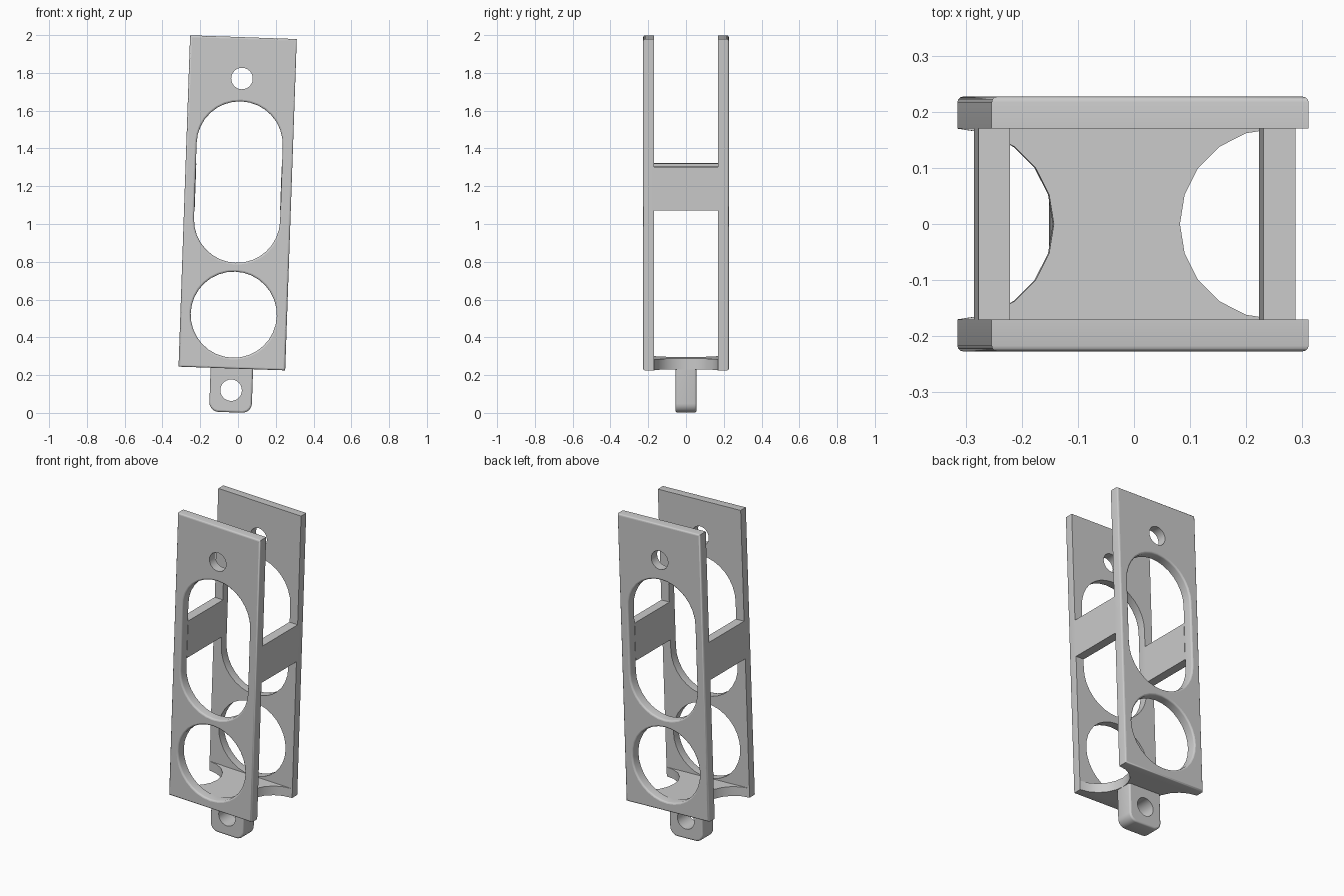
import bpy, bmesh
from math import sin, cos, pi, radians

if "Cube" in bpy.data.objects:
    bpy.data.objects.remove(bpy.data.objects["Cube"])

TILT = radians(2)
ORIGIN = (-0.0325, 0, 0.235)   # bottom middle of the frame
HALF_W, HEIGHT = 0.2825, 1.755
Y_IN, Y_OUT = 0.17, 0.227
F = 0.01                       # edge fillet


# Outlines: each returns a function of inset d giving (x, z) points
def rect(x0, x1, z0, z1):
    return lambda d: [(x0 + d, z0 + d), (x1 - d, z0 + d), (x1 - d, z1 - d), (x0 + d, z1 - d)]


def slot(z0, z1, r, n=16, grow=True):
    def pts(d):
        rr = r + (d if grow else 0)
        top = [(rr * cos(pi * i / n), z1 + rr * sin(pi * i / n)) for i in range(n + 1)]
        low = [(-x, z0 + z1 - z) for x, z in top]
        return top + low if z1 > z0 else top[:-1] + low[:-1]
    return pts


def tab_outline(w, z0, z1, r, n=6):
    def pts(d):
        a = [pi / 2 * i / n for i in range(n + 1)]
        right = [(w - r + (r - d) * sin(t), z0 + r - (r - d) * cos(t)) for t in a]
        left = [(-x, z) for x, z in reversed(right)]
        return right + [(w - d, z1), (-w + d, z1)] + left
    return pts


# Sweeps outlines through (y, inset) steps, then fills both ends around the holes
def solid(name, loops, steps, mapping=lambda x, y, z: (x, y, z), mirror=None):
    bm = bmesh.new()
    caps = [[], []]
    for loop in loops:
        rings = [[bm.verts.new(mapping(x, y, z)) for x, z in loop(d)] for y, d in steps]
        n = len(rings[0])
        for a, b in zip(rings, rings[1:]):
            for i in range(n):
                j = (i + 1) % n
                bm.faces.new((a[i], a[j], b[j], b[i])).smooth = True
        for cap, ring in zip(caps, (rings[0], rings[-1])):
            cap += [bm.edges.get((ring[i], ring[(i + 1) % n])) for i in range(n)]
    for cap in caps:
        bmesh.ops.triangle_fill(bm, edges=cap, use_beauty=True)
    bmesh.ops.recalc_face_normals(bm, faces=bm.faces)
    for e in bm.edges:
        e.smooth = e.calc_face_angle(0) < radians(35)
    for cap in caps:
        for e in cap:
            for f in e.link_faces:
                if len(f.verts) == 3:
                    f.smooth = False
    mesh = bpy.data.meshes.new(name)
    bm.to_mesh(mesh)
    bm.free()
    ob = bpy.data.objects.new(name, mesh)
    bpy.context.collection.objects.link(ob)
    ob.location = ORIGIN
    ob.rotation_euler = (0, TILT, 0)
    if mirror is not None:
        m = ob.modifiers.new("Mirror", 'MIRROR')
        m.use_axis = [i == mirror for i in range(3)]
        m.use_mirror_merge = False
    return ob


def fillet(y, side):
    return [(y - side * F * (1 - sin(t)), F * (1 - cos(t)))
            for t in (0, pi / 6, pi / 3, pi / 2)]


# Side plates, rounded on their outer faces
solid("side_plates",
      [rect(-HALF_W, HALF_W, 0, HEIGHT), slot(0.285, 0.285, 0.228),
       slot(0.788, 1.187, 0.228), slot(1.536, 1.536, 0.057, 12, False)],
      [(Y_IN, 0)] + fillet(Y_OUT, 1), mirror=1)

# Cross bars joining the plates
solid("cross_bars", [rect(0.226, HALF_W, 0.848, 1.078)], [(-Y_IN, 0), (Y_IN, 0)], mirror=0)

# Floor, scooped on both ends
scoop = [(HALF_W - Y_IN * sin(pi * i / 10), -Y_IN * cos(pi * i / 10)) for i in range(11)]
outline = scoop + [(-x, -y) for x, y in scoop]
solid("floor", [lambda d: outline], [(0, 0), (0.057, 0)],
      mapping=lambda x, y, z: (x, z, y))

# Hanging tab with pin hole
solid("bottom_tab", [tab_outline(0.1125, -0.232, 0.02, 0.05), slot(-0.115, -0.115, 0.057, 12, False)],
      fillet(-0.055, -1)[::-1] + fillet(0.055, 1))
